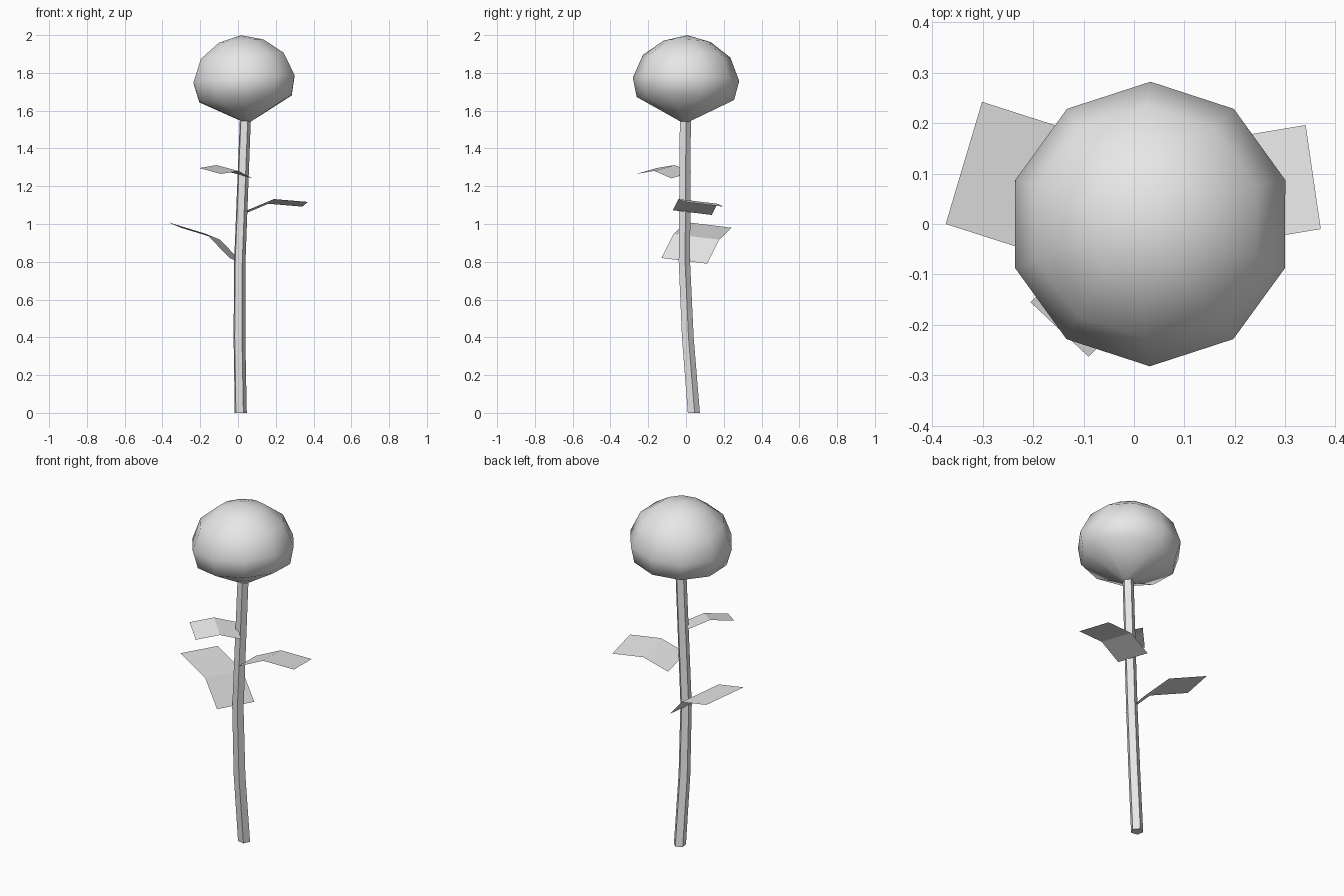
import bpy
import bmesh
from math import cos, sin, tau, radians
from mathutils import Vector, Matrix

cube = bpy.data.objects.get("Cube")
if cube:
    bpy.data.objects.remove(cube, do_unlink=True)

grey = bpy.data.materials.new("light_grey")
grey.use_nodes = True
GREY = (0.8, 0.8, 0.8, 1)
grey.diffuse_color = GREY
grey.node_tree.nodes["Principled BSDF"].inputs["Base Color"].default_value = GREY


def finish(bm, name, smooth):
    """Turn a bmesh into a named, shaded object."""
    mesh = bpy.data.meshes.new(name)
    bm.to_mesh(mesh)
    bm.free()
    mesh.materials.append(grey)
    obj = bpy.data.objects.new(name, mesh)
    bpy.context.collection.objects.link(obj)
    if smooth:
        bpy.ops.object.select_all(action='DESELECT')
        obj.select_set(True)
        bpy.context.view_layer.objects.active = obj
        bpy.ops.object.shade_smooth_by_angle(angle=radians(60))
    return obj


def skin(name, rings, sides, start, matrix=Matrix()):
    """Join horizontal rings, given as (centre, radius), into a capped body."""
    bm = bmesh.new()
    loops = []
    for centre, radius in rings:
        loop = []
        for i in range(sides):
            a = start + tau * i / sides
            offset = Vector((cos(a), sin(a), 0)) * radius
            loop.append(bm.verts.new(Vector(centre) + offset))
        loops.append(loop)
    for low, high in zip(loops, loops[1:]):
        for i in range(sides):
            j = (i + 1) % sides
            bm.faces.new((low[i], low[j], high[j], high[i]))
    bm.faces.new(loops[0][::-1])
    bm.faces.new(loops[-1])
    bmesh.ops.remove_doubles(bm, verts=bm.verts, dist=0.0001)
    bmesh.ops.recalc_face_normals(bm, faces=bm.faces)
    bm.transform(matrix)
    return finish(bm, name, True)


def leaf(name, edge, width):
    """Folded strip: one long edge from stem to tip, swept across its width."""
    bm = bmesh.new()
    rows = [(bm.verts.new(p), bm.verts.new(Vector(p) + Vector(width))) for p in edge]
    for (a, b), (c, d) in zip(rows, rows[1:]):
        bm.faces.new((a, b, d, c))
    bmesh.ops.recalc_face_normals(bm, faces=bm.faces)
    bm.normal_update()
    if sum(f.normal.z for f in bm.faces) < 0:
        bmesh.ops.reverse_faces(bm, faces=bm.faces)
    return finish(bm, name, False)


# Gently bent five-sided stem
skin("stem", [
    ((0.013, 0.040, 0.0), 0.034),
    ((0.006, 0.008, 0.4), 0.033),
    ((0.008, -0.010, 0.8), 0.032),
    ((0.037, -0.005, 1.545), 0.031),
], 5, radians(225))

# Slightly tilted flower head: domed above, tapering to the stem below
tilt = (Matrix.Translation((0.032, 0, 1.766))
        @ Matrix.Rotation(radians(-4.2), 4, 'Y')
        @ Matrix.Rotation(radians(-1.8), 4, 'X'))
profile = [(0.02, -0.226), (0.258, -0.102), (0.282, 0), (0.231, 0.123),
           (0.124, 0.202), (0, 0.234)]
bm_rings = [((0, 0, z), max(r, 0.00001)) for r, z in profile]
skin("flower_head", bm_rings, 10, radians(18), tilt)

# Three leaves, each from stem to tip
leaf("lower_leaf",
     [(-0.045, -0.13, 0.82), (-0.167, -0.066, 0.947), (-0.373, 0, 1.01)],
     (0.072, 0.242, -0.03))
leaf("middle_leaf",
     [(0.05, -0.07, 1.073), (0.19, -0.04, 1.132), (0.37, -0.01, 1.117)],
     (-0.03, 0.206, -0.025))
leaf("upper_leaf",
     [(-0.038, 0.03, 1.273), (-0.114, -0.06, 1.312), (-0.205, -0.155, 1.296)],
     (0.115, -0.108, -0.031))
